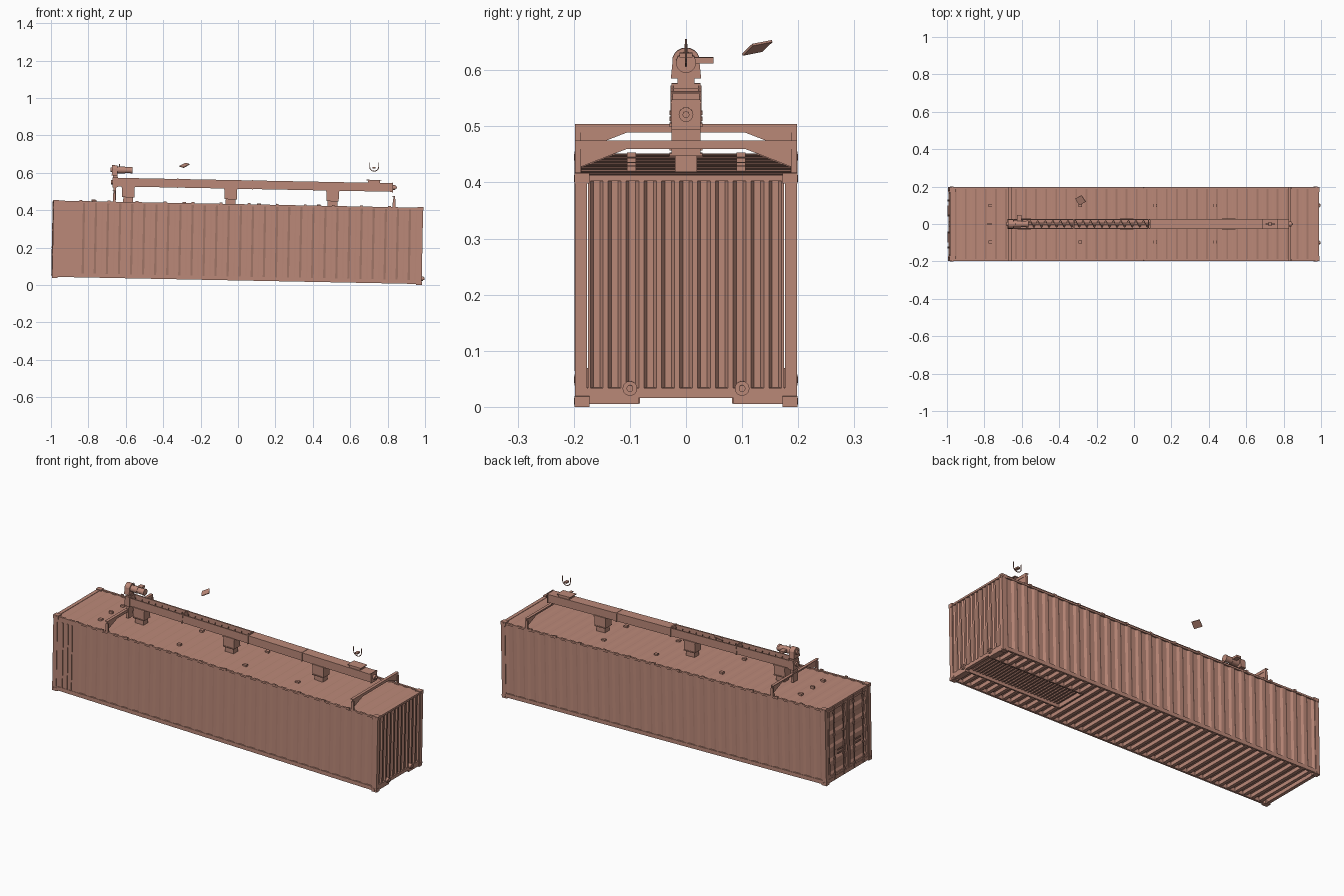
import bpy, bmesh
from math import sin, cos, pi, atan
from mathutils import Matrix, Vector

cube = bpy.data.objects.get("Cube")
if cube:
    bpy.data.objects.remove(cube, do_unlink=True)

paint = bpy.data.materials.new("rust_brown_paint")
paint.use_nodes = True
COLOR = (0.50, 0.25, 0.19, 1)
paint.diffuse_color = COLOR
paint.node_tree.nodes["Principled BSDF"].inputs["Base Color"].default_value = COLOR

L, W, H = 0.988, 0.198, 0.416          # half length, half width, height
TILT = Matrix.Translation((-0.006, 0, 0.0193)) @ Matrix.Rotation(atan(0.0195), 4, 'Y')


def finish(name, bm, smooth=False):
    me = bpy.data.meshes.new(name)
    bm.to_mesh(me)
    bm.free()
    ob = bpy.data.objects.new(name, me)
    bpy.context.collection.objects.link(ob)
    me.materials.append(paint)
    ob.matrix_world = TILT
    if smooth:
        bpy.ops.object.select_all(action='DESELECT')
        ob.select_set(True)
        bpy.context.view_layer.objects.active = ob
        bpy.ops.object.shade_smooth_by_angle()
    return ob


def boxes(name, ranges):
    """One object from (x0, x1, y0, y1, z0, z1) boxes."""
    bm = bmesh.new()
    for x0, x1, y0, y1, z0, z1 in ranges:
        m = Matrix.Translation(((x0 + x1) / 2, (y0 + y1) / 2, (z0 + z1) / 2))
        bmesh.ops.create_cube(bm, size=1, matrix=m @ Matrix.Diagonal((x1 - x0, y1 - y0, z1 - z0, 1)))
    return finish(name, bm)


def rods(name, items, sides=16):
    """One object from (start, end, radius) cylinders."""
    bm = bmesh.new()
    for a, b, r in items:
        a, b = Vector(a), Vector(b)
        m = Matrix.Translation((a + b) / 2) @ (b - a).to_track_quat('Z', 'Y').to_matrix().to_4x4()
        bmesh.ops.create_cone(bm, cap_ends=True, segments=sides, radius1=r, radius2=r,
                              depth=(b - a).length, matrix=m)
    return finish(name, bm, True)


def prisms(name, polys):
    """Outlines in (y, z) pushed along x from x0 to x1."""
    bm = bmesh.new()
    for x0, x1, pts in polys:
        f = bm.faces.new([bm.verts.new((x0, y, z)) for y, z in pts])
        ext = bmesh.ops.extrude_face_region(bm, geom=[f])
        bmesh.ops.translate(bm, vec=(x1 - x0, 0, 0),
                            verts=[v for v in ext["geom"] if isinstance(v, bmesh.types.BMVert)])
    bmesh.ops.recalc_face_normals(bm, faces=bm.faces)
    return finish(name, bm)


def corrugated(name, start, along, out, sweep, length, count, depth):
    """Trapezoid-ribbed sheet: ribs repeat on 'along' and run on 'sweep'."""
    start, along, out, sweep = map(Vector, (start, along, out, sweep))
    pitch = length / count
    prof = [(0, 0)]
    for i in range(count):
        prof += [((i + t) * pitch, d * depth) for t, d in ((.14, 0), (.32, -1), (.68, -1), (.86, 0))]
    prof.append((length, 0))
    bm = bmesh.new()
    rows = []
    for u, d in prof:
        p = start + along * u + out * d
        rows.append((bm.verts.new(p), bm.verts.new(p + sweep)))
    for (a, b), (c, d) in zip(rows, rows[1:]):
        f = bm.faces.new((a, c, d, b))
        f.normal_update()
        if f.normal.dot(out) < 0:
            f.normal_flip()
    return finish(name, bm)


X, Y, Z = (1, 0, 0), (0, 1, 0), (0, 0, 1)
SIGNS = (-1, 1)

# Container frame
boxes("corner_posts", [(*sorted((sx * L, sx * (L - .024))), *sorted((sy * W, sy * (W - .022))), .018, H - .018)
                       for sx in SIGNS for sy in SIGNS])
boxes("side_rails", [(-L, L, *sorted((s * (W - .001), s * (W - .012))), z0, z1)
                     for s in SIGNS for z0, z1 in ((.005, .026), (H - .013, H - .003))])
boxes("end_headers", [(*sorted((s * (L - .002), s * (L - .022))), -W + .01, W - .01, H - .013, H - .003)
                      for s in SIGNS])
boxes("end_sills", [(-L + .002, -L + .02, -W + .01, W - .01, .005, .026),
                    (L - .02, L - .002, -W + .01, -.085, .005, .034),
                    (L - .02, L - .002, .085, W - .01, .005, .034),
                    (L - .02, L - .002, -.086, .086, .016, .034)])
boxes("corner_castings", [(*sorted((sx * (L + .001), sx * (L - .03))), *sorted((sy * (W + .001), sy * (W - .026))), z, z + .019)
                          for sx in SIGNS for sy in SIGNS for z in (0, H - .018)])
rods("casting_holes", [((sx * (L - .004), sy * (W - .013), z), (sx * (L + .002), sy * (W - .013), z), .006)
                       for sx in SIGNS for sy in SIGNS for z in (.01, H - .009)]
     + [((sx * (L - .015), sy * (W - .004), z), (sx * (L - .015), sy * (W + .002), z), .006)
        for sx in SIGNS for sy in SIGNS for z in (.01, H - .009)])

# Ribbed walls and roof
wall = (0, 0, H - .033)
corrugated("right_wall", (-.84, -W + .003, .023), X, (0, -1, 0), wall, .84 + L - .02, 28, .006)
boxes("flat_wall_panel", [(-L + .02, -.84, -W + .003, -W + .006, .023, H - .01)])
boxes("wall_strips", [(x, x + .008, -W - .001, -W + .004, .028, H - .03) for x in (-.935, -.905, -.88)])
corrugated("left_wall", (-L + .02, W - .003, .023), X, Y, wall, 2 * L - .04, 30, .006)
corrugated("front_end_wall", (L - .004, -.175, .033), Y, X, (0, 0, H - .043), .35, 11, .008)
corrugated("roof", (-L + .02, -W + .008, H - .005), X, Z, (0, 2 * W - .016, 0), 2 * L - .04, 36, .004)
boxes("roof_fittings", [(x, x + .02, y, y + .016, H - .008, H + .003)
                        for x in (-.78, -.3, .1, .42) for y in (-.105, .09)]
      + [(-.785, -.765, -.006, .006, H - .008, H + .006)])
boxes("rail_tabs", [(-.85 + i * .15, -.835 + i * .15, *sorted((s * (W - .006), s * (W + .001))), H - .008, H + .003)
                    for i in range(12) for s in SIGNS])

# Doors on the far end
for s, side in ((-1, "right"), (1, "left")):
    y0, y1 = (-.172, -.003) if s < 0 else (.003, .172)
    corrugated(side + "_door_panel", (-L + .006, y0, .03), Z, (-1, 0, 0), (0, y1 - y0, 0), H - .046, 5, .007)
    boxes(side + "_door_frame", [(-L + .001, -L + .01, a, a + .012, .028, H - .015) for a in (y0, y1 - .012)]
          + [(-L + .001, -L + .01, y0, y1, z, z + .012) for z in (.028, H - .027)])
    rods(side + "_lock_bars", [((-L - .002, s * y, .012), (-L - .002, s * y, H - .008), .003) for y in (.045, .125)], 8)
    boxes(side + "_lock_handles", [(-L - .006, -L - .001, *sorted((s * .04, s * .1)), z, z + .006) for z in (.14, .16)]
          + [(-L - .005, -L + .002, s * y - .006, s * y + .006, z, z + .01)
             for y in (.045, .125) for z in (.035, .12, .25, .37)])

# Round pipe flanges on the ribbed end
rods("pipe_flanges", [((L - .012, s * .1, .033), (L + .008, s * .1, .033), .013) for s in SIGNS]
     + [((L, s * .1, .033), (L + .014, s * .1, .033), .006) for s in SIGNS], 20)

# Underside with a recessed tunnel
boxes("floor", [(-L + .02, L - .02, -W + .01, W - .01, .028, .031)])
boxes("cross_members", [(x, x + .018, *span, .008, .028) for x in [-.95 + i * .05 for i in range(39)]
                        for span in ([(-W + .01, W - .01)] if x < .4 else [(-W + .01, -.085), (.085, W - .01)])])
boxes("tunnel_frame", [(.4, L - .02, *sorted((s * .082, s * .09)), .006, .028) for s in SIGNS]
      + [(.396, .404, -.09, .09, .006, .028)])
boxes("tunnel_slats", [(.415 + i * .02, .423 + i * .02, -.082, .082, .022, .028) for i in range(27)])

# Two cross frames standing on the roof
def cross_frame(name, x):
    top, mid, low = H + .056, H + .041, H + .008
    parts = [(x - .004, x + .004, [(-W, mid), (W, mid), (W, top), (-W, top)]),
             (x - .012, x + .004, [(-W, top - .003), (W, top - .003), (W, top), (-W, top)])]
    for s in SIGNS:
        parts += [(x - .002, x + .002, [(s * .19, low), (s * .105, mid), (s * .19, mid)]),
                  (x - .008, x + .006, [(s * W, H - .004), (s * W, mid), (s * .187, mid), (s * .187, H - .004)])]
    prisms(name, parts)

cross_frame("rear_cross_frame", -.663)
cross_frame("front_cross_frame", .833)

# Screw conveyor: open trough, shaft and flights
T0, T1, XA, XB = .495, .541, -.65, .825
boxes("trough", [(XA, XB, -.024, .024, T0, T0 + .003), (XA, XA + .004, -.026, .026, T0 - .004, T1 + .004),
                 (XB - .004, XB, -.026, .026, T0 - .004, T1 + .004), (.08, XB, -.024, .024, T1 - .002, T1)]
      + [(XA, XB, *sorted((s * .021, s * .024)), T0, T1) for s in SIGNS]
      + [(XA, XB, *sorted((s * .021, s * .028)), T1 - .003, T1) for s in SIGNS])
boxes("trough_joints", [(x, x + .006, -.028, .028, T0 - .003, T1 + .002) for x in (-.33, .07, .4)])
ZS = .518
rods("screw_shaft", [((XA, 0, ZS), (XB + .02, 0, ZS), .006), ((XB, 0, ZS), (XB + .012, 0, ZS), .013)])
bm = bmesh.new()
prev = None
for i in range(36 * 12 + 1):
    a, x = i * pi / 6, XA + .01 + i * (XB - XA - .02) / 432
    pair = [bm.verts.new((x, r * cos(a), ZS + r * sin(a))) for r in (.005, .019)]
    if prev:
        bm.faces.new((prev[0], prev[1], pair[1], pair[0]))
    prev = pair
finish("screw_flights", bm)

# Outlet chutes down to the roof
for label, x in (("rear", -.59), ("middle", -.042), ("front", .503)):
    boxes(label + "_chute", [(x - .026, x + .026, -.02, .02, H - .006, T0), (x - .033, x + .033, -.026, .026, .44, T0),
                             (x - .036, x + .036, -.029, .029, T0 - .005, T0 + .002),
                             (x - .033, x + .033, -.029, .029, .438, .443)])

# Inlet hopper
boxes("inlet_hopper", [(.69, .755, -.024, .024, T1, T1 + .012), (.682, .763, -.028, .028, T1 + .012, T1 + .016)])

# Drive: plate, gearbox, motor and terminal box
ZM = .583
prisms("drive_housing", [(-.68, -.65, [(-.027, ZM - .03), (.027, ZM - .03), (.024, ZM)]
                          + [(.025 * cos(k * pi / 10), ZM + .025 * sin(k * pi / 10)) for k in range(1, 10)]
                          + [(-.024, ZM)])])
boxes("drive_bracket", [(-.672, -.648, -.015, .015, T1 - .01, ZM - .028),
                        (-.676, -.65, -.026, .026, .49, T1 + .002), (-.67, -.655, -.02, .02, H + .005, .49)])
rods("motor", [((-.65, 0, ZM), (-.61, 0, ZM), .018), ((-.612, 0, ZM), (-.58, 0, ZM), .016),
               ((-.58, 0, ZM), (-.57, 0, ZM), .018), ((-.688, 0, ZM), (-.66, 0, ZM), .012),
               ((-.684, 0, ZS), (-.66, 0, ZS), .012)], 20)
boxes("terminal_box", [(-.632, -.606, .012, .049, ZM - .002, ZM + .009)])
rods("lifting_eye", [((-.64, 0, ZM + .015), (-.64, 0, ZM + .032), .003)], 8)

# Loose parts hovering above
bm = bmesh.new()
bmesh.ops.create_cube(bm, size=1, matrix=Matrix.Translation((-.292, .127, .615)) @ Matrix.Rotation(.38, 4, 'X')
                      @ Matrix.Rotation(-.3, 4, 'Y') @ Matrix.Rotation(.6, 4, 'Z') @ Matrix.Diagonal((.042, .042, .004, 1)))
finish("loose_plate", bm)
arc = [(.722 - .024 * cos(k * pi / 8), 0, .627 - .024 * sin(k * pi / 8)) for k in range(9)]
path = [(.698, 0, .65)] + arc + [(.746, 0, .65)]
rods("loose_u_bolt", [(a, b, .0022) for a, b in zip(path, path[1:])], 8)
boxes("loose_tab", [(.714, .73, -.012, .012, .618, .626)])
